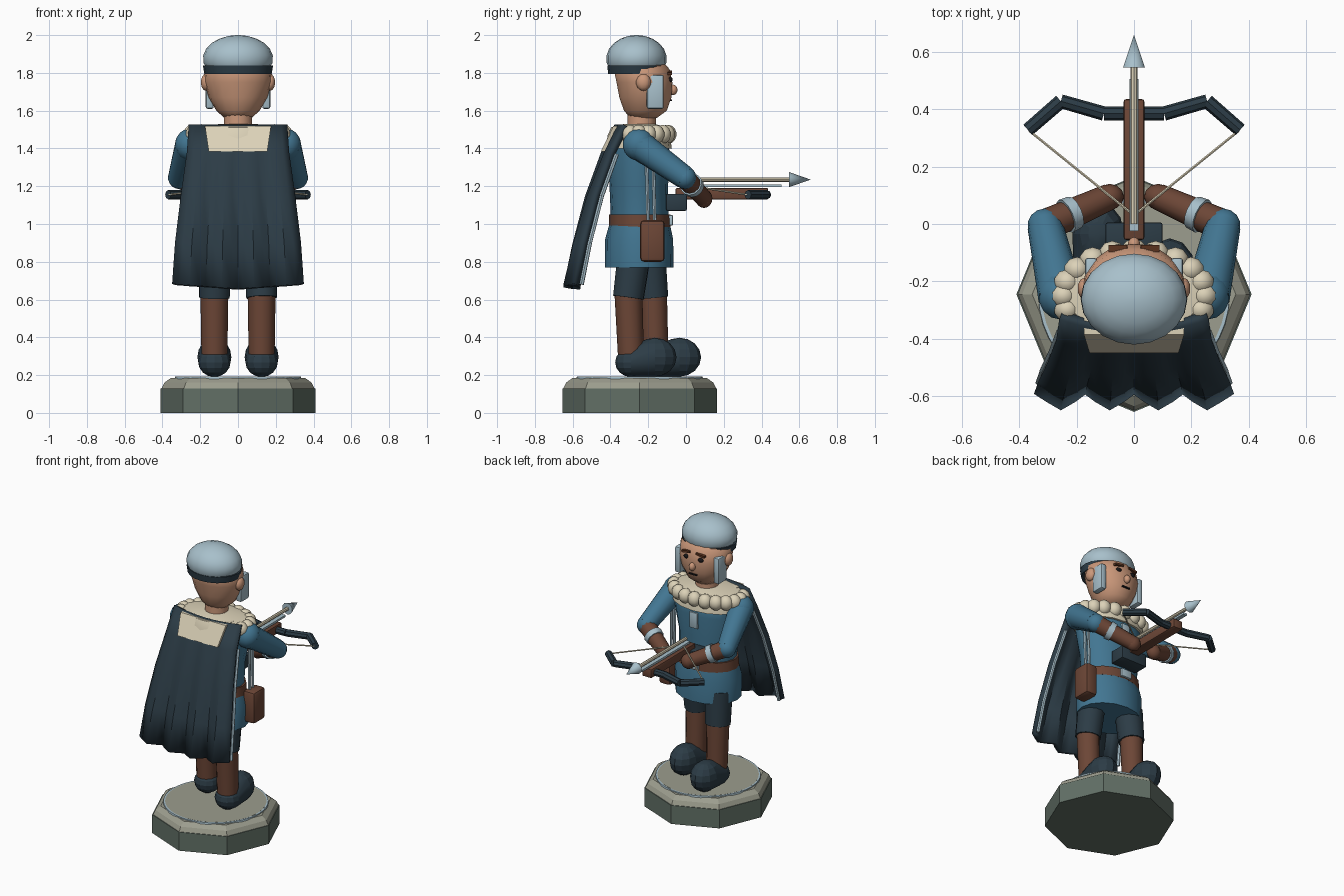
import bpy, bmesh, math
from mathutils import Vector, Matrix

if "Cube" in bpy.data.objects:
    bpy.data.objects.remove(bpy.data.objects["Cube"])


def lin(c):
    return tuple(((v / 255 + 0.055) / 1.055) ** 2.4 if v > 10 else v / 3294 for v in c) + (1,)


def mat(name, *rgb):
    m = bpy.data.materials.new(name)
    m.diffuse_color = lin(rgb)
    m.use_nodes = True
    m.node_tree.nodes["Principled BSDF"].inputs["Base Color"].default_value = m.diffuse_color
    return m


BLUE = mat("blue cloth", 66, 118, 146)
SLATE = mat("dark slate", 44, 60, 70)
BROWN = mat("brown leather", 108, 70, 54)
SKIN = mat("skin", 203, 152, 122)
CREAM = mat("cream fur", 220, 210, 184)
STEEL = mat("pale steel", 168, 192, 203)
STONE = mat("dark stone", 98, 112, 102)
PALE = mat("pale stone", 156, 157, 142)
INK = mat("near black", 24, 22, 24)
HAIR = mat("dark brown", 92, 52, 32)
CY = -0.245  # body centre in y


def finish(name, bm, material, smooth=40):
    bmesh.ops.recalc_face_normals(bm, faces=bm.faces)
    me = bpy.data.meshes.new(name)
    bm.to_mesh(me)
    bm.free()
    ob = bpy.data.objects.new(name, me)
    bpy.context.collection.objects.link(ob)
    me.materials.append(material)
    if smooth:
        bpy.ops.object.select_all(action='DESELECT')
        ob.select_set(True)
        bpy.context.view_layer.objects.active = ob
        bpy.ops.object.shade_smooth_by_angle(angle=math.radians(smooth))
    return ob


def ball(name, c, r, material, u=14, v=9):
    bm = bmesh.new()
    bmesh.ops.create_uvsphere(bm, u_segments=u, v_segments=v, radius=1,
                              matrix=Matrix.Translation(c) @ Matrix.Diagonal((*r, 1)))
    return finish(name, bm, material, 60)


def box(name, c, s, material, bevel=0.0, tilt=0.0):
    bm = bmesh.new()
    bmesh.ops.create_cube(bm, size=1, matrix=Matrix.Translation(c) @ Matrix.Rotation(tilt, 4, 'Y')
                          @ Matrix.Diagonal((*s, 1)))
    if bevel:
        bmesh.ops.bevel(bm, geom=bm.edges[:], offset=bevel, segments=2, profile=0.5, affect='EDGES')
    return finish(name, bm, material, 30)


def rod(name, a, b, r1, r2, material, n=10):
    a, b = Vector(a), Vector(b)
    d = b - a
    bm = bmesh.new()
    bmesh.ops.create_cone(bm, cap_ends=True, segments=n, radius1=r1, radius2=r2, depth=d.length,
                          matrix=Matrix.Translation((a + b) / 2) @ d.to_track_quat('Z', 'Y').to_matrix().to_4x4())
    return finish(name, bm, material)


def loft(name, rings, material, n=16, smooth=40, phase=0.0):
    """Stacked ellipses given as (centre y, z, x radius, y radius)."""
    bm = bmesh.new()
    loops = []
    for cy, z, rx, ry in rings:
        ang = [2 * math.pi * i / n + phase for i in range(n)]
        loops.append([bm.verts.new((rx * math.cos(t), cy + ry * math.sin(t), z)) for t in ang])
    for p, q in zip(loops, loops[1:]):
        for i in range(n):
            j = (i + 1) % n
            bm.faces.new((p[i], p[j], q[j], q[i]))
    bm.faces.new(loops[0])
    bm.faces.new(loops[-1])
    return finish(name, bm, material, smooth)


def round_rings(cy, *pairs):
    return [(cy, z, r, r) for z, r in pairs]


def hull(name, balls, material):
    """Skin stretched around several ellipsoids."""
    bm = bmesh.new()
    for c, r in balls:
        bmesh.ops.create_uvsphere(bm, u_segments=12, v_segments=8, radius=1,
                                  matrix=Matrix.Translation(c) @ Matrix.Diagonal((*r, 1)))
    res = bmesh.ops.convex_hull(bm, input=bm.verts[:])
    junk = {v for v in res["geom_interior"] + res["geom_unused"] if isinstance(v, bmesh.types.BMVert)}
    bmesh.ops.delete(bm, geom=list(junk), context='VERTS')
    return finish(name, bm, material, 60)


# Octagonal plinth with inlaid ring
loft("plinth", round_rings(CY, (0, .41), (.13, .41)), STONE, 8, 0)
loft("plinth_top", round_rings(CY, (.13, .405), (.16, .39), (.185, .355)), PALE, 8, 0)
loft("plinth_ring", round_rings(CY, (.18, .335), (.192, .333), (.192, .322), (.186, .322)), STEEL, 40, 0)
loft("plinth_disc", round_rings(CY, (.17, .322), (.1925, .322)), PALE, 40, 0)

# Legs and shoes: the x > 0 leg is set back
for side, y in ((1, -.29), (-1, -.16)):
    x = side * .125
    hull("shoe", [((x, y, .268), (.085, .085, .078)), ((x, y + .125, .295), (.09, .115, .103))], SLATE)
    rod("boot", (x, y, .26), (x, y - .015, .64), .068, .074, BROWN, 12)
    rod("breeches", (x, y - .015, .61), (x * .95, y * .6 - .1, .84), .083, .09, SLATE, 12)

# Tunic, belt and chest plate
loft("skirt", [(-.248, .77, .225, .182), (-.248, .92, .23, .18), (CY, 1.02, .205, .155)], BLUE)
loft("belt", [(CY, .985, .214, .163), (CY, 1.05, .208, .162)], BROWN)
loft("torso", [(CY, 1.02, .195, .152), (-.25, 1.2, .205, .155), (-.25, 1.36, .24, .165),
               (-.25, 1.45, .24, .155), (-.25, 1.5, .17, .12)], BLUE)
box("buckle", (0, -.08, 1.02), (.08, .022, .055), STEEL, .005)
box("chest_plate", (0, -.09, 1.33), (.06, .02, .11), STEEL, .004)

# Pouch hanging from straps
box("pouch", (.25, -.178, .91), (.09, .13, .22), BROWN, .02)
for y in (-.2, -.165):
    rod("pouch_strap", (.23, y, 1.0), (.235, y - .01, 1.38), .01, .01, STEEL, 6)

# Fur collar and beads
loft("collar", [(-.25, 1.40, .255, .175), (-.25, 1.47, .25, .165), (-.25, 1.512, .23, .145),
                (-.245, 1.53, .09, .08)], CREAM)
for i in range(13):
    t = math.radians(-18 + 18 * i)
    ball("collar_bead", (.245 * math.cos(t), -.25 + .155 * math.sin(t), 1.475), (.047, .045, .05), CREAM, 10, 7)

# Arms bent forward to the crossbow
for s in (-1, 1):
    elbow, hand = Vector((s * .31, -.005, 1.245)), Vector((s * .085, .095, 1.135))
    shoulder = Vector((s * .255, -.25, 1.42))
    ball("shoulder", shoulder, (.08, .085, .085), BLUE)
    rod("sleeve", shoulder, elbow, .08, .062, BLUE, 12)
    ball("elbow", elbow, (.062, .06, .06), BLUE)
    d = hand - elbow
    rod("forearm", elbow - d * .04, hand, .057, .046, BROWN, 12)
    rod("cuff", elbow + d * .32, elbow + d * .46, .062, .059, STEEL, 12)
    ball("hand", hand, (.05, .045, .05), BROWN, 12, 8)

# Crossbow
box("stock", (0, .19, 1.16), (.072, .49, .062), BROWN, .008)
box("rail", (0, .24, 1.203), (.03, .53, .014), STEEL)
box("stock_butt", (0, -.05, 1.115), (.2, .11, .09), SLATE, .008)
rod("bolt_shaft", (0, 0, 1.235), (0, .55, 1.235), .012, .012, CREAM, 8)
rod("bolt_head", (0, .545, 1.235), (0, .66, 1.235), .04, 0, STEEL, 10)
limb = [(0, .385), (.105, .385), (.255, .428), (.37, .328)]
for s in (-1, 1):
    for a, b in zip(limb, limb[1:]):
        rod("bow_limb", (s * a[0], a[1], 1.155), (s * b[0], b[1], 1.155), .025, .024, SLATE, 8)
    rod("bowstring", (s * .365, .325, 1.155), (0, .03, 1.2), .005, .005, CREAM, 6)

# Cape with folds that deepen toward the hem
PATH = [(1.52, -.34, .255), (1.37, -.415, .265), (1.15, -.495, .295), (.9, -.56, .325), (.68, -.605, .34)]
NX = 16


def cape_point(k, u):
    z, y, w = PATH[k]
    t = k / (len(PATH) - 1)
    fold = abs(((u + 1) * 2) % 1 - .5) * 2  # zigzag: 1 at valleys, 0 at ridges
    y += (fold - .5) * .055 * t + .045 * (1 - t) * (u * u - .5)
    return Vector((u * w, y, z - .025 * (1 - abs(u)) * t))


bm = bmesh.new()
grid = [[bm.verts.new(cape_point(k, 2 * i / NX - 1)) for i in range(NX + 1)] for k in range(len(PATH))]
for p, q in zip(grid, grid[1:]):
    for i in range(NX):
        bm.faces.new((p[i], p[i + 1], q[i + 1], q[i]))
cape = finish("cape", bm, SLATE, 35)
solid = cape.modifiers.new("thickness", 'SOLIDIFY')
solid.thickness = .035
solid.offset = 0
for s in (-1, 1):
    for k in range(1, len(PATH) - 1):
        fwd = Vector((-s * .008, .025, 0))
        rod("cape_trim", cape_point(k, s) + fwd, cape_point(k + 1, s) + fwd, .012, .012, STEEL, 6)

# Fur flap over the back of the cape
bm = bmesh.new()
corners = [(-.175, -.385, 1.518), (.175, -.385, 1.518), (.155, -.45, 1.385), (-.155, -.45, 1.385)]
back = [bm.verts.new(c) for c in corners]
front = [bm.verts.new((x, y + .09, z)) for x, y, z in corners]
bm.faces.new(back)
bm.faces.new(front)
for i in range(4):
    j = (i + 1) % 4
    bm.faces.new((back[i], back[j], front[j], front[i]))
finish("collar_flap", bm, CREAM, 0)

# Head
rod("neck", (0, -.235, 1.49), (0, -.235, 1.64), .075, .075, SKIN, 14)
loft("head", [(-.225, 1.56, .07, .07), (-.215, 1.60, .115, .115), (-.215, 1.67, .155, .14),
              (-.22, 1.75, .18, .15), (-.235, 1.82, .178, .15), (-.24, 1.88, .12, .1)], SKIN, 18, 60)
ball("nose", (0, -.07, 1.71), (.022, .025, .028), SKIN, 10, 7)
for s in (-1, 1):
    ball("ear", (s * .17, -.225, 1.75), (.028, .04, .045), SKIN, 10, 7)
    box("cheek_guard", (s * .15, -.163, 1.7), (.042, .09, .18), STEEL, .01)
    ball("eye", (s * .055, -.084, 1.765), (.02, .014, .015), INK, 10, 7)
    box("eyebrow", (s * .055, -.085, 1.8), (.065, .024, .014), HAIR, 0, s * .15)
box("mouth", (0, -.08, 1.655), (.06, .014, .009), INK)

# Helmet
loft("helmet_band", [(-.262, 1.795, .178, .15), (-.262, 1.84, .186, .155)], SLATE, 20)
loft("helmet", [(-.262, 1.835, .172, .15)] + [
    (-.262, 1.875 + .125 * math.sin(a), .186 * math.cos(a), .16 * math.cos(a))
    for a in [math.radians(d) for d in (-10, 8, 25, 42, 58, 74, 86)]], STEEL, 20, 50)
